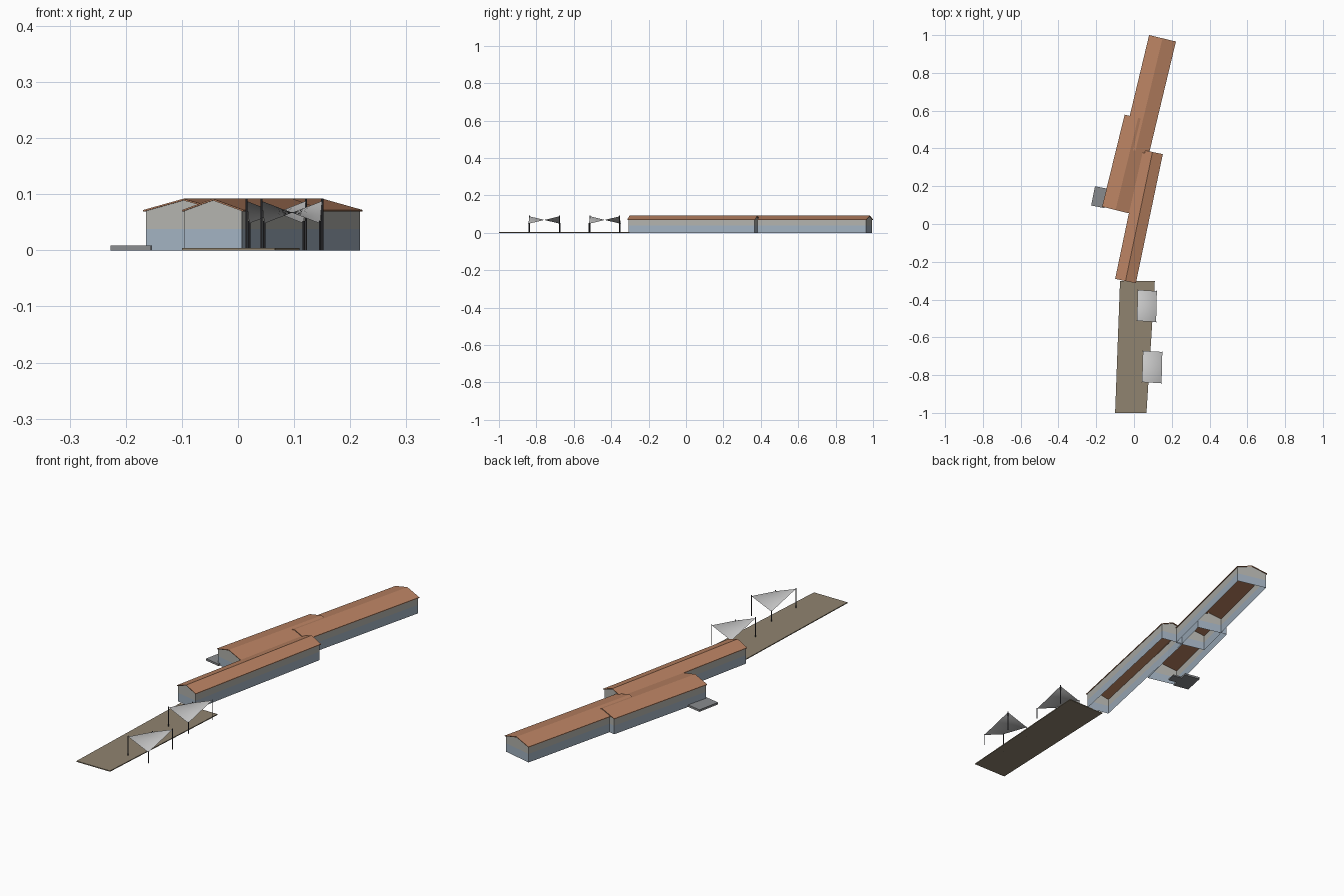
import bpy, math

if "Cube" in bpy.data.objects:
    bpy.data.objects.remove(bpy.data.objects["Cube"])

def material(name, rgb):
    m = bpy.data.materials.new(name)
    m.diffuse_color = (*rgb, 1)
    m.use_nodes = True
    m.node_tree.nodes["Principled BSDF"].inputs["Base Color"].default_value = m.diffuse_color
    return m

ROOF = material("terracotta", (0.48, 0.22, 0.12))
GLASS = material("pale_blue", (0.36, 0.44, 0.53))
WALL = material("warm_grey", (0.45, 0.45, 0.42))
DECK = material("timber", (0.28, 0.23, 0.16))
STONE = material("slate_grey", (0.25, 0.26, 0.27))
SAIL = material("sail_cloth", (0.6, 0.6, 0.6))
METAL = material("dark_metal", (0.06, 0.06, 0.07))

def mesh(name, verts, faces, mat, loc=(0, 0), rot=0.0):
    me = bpy.data.meshes.new(name)
    me.from_pydata(verts, [], faces)
    me.materials.append(mat)
    ob = bpy.data.objects.new(name, me)
    ob.location = (*loc, 0)
    ob.rotation_euler.z = rot
    bpy.context.collection.objects.link(ob)
    return ob

def prism(name, pts, z0, z1, mat, loc=(0, 0), rot=0.0, caps=True):
    """Upright prism over a counter-clockwise outline."""
    n = len(pts)
    v = [(x, y, z) for z in (z0, z1) for x, y in pts]
    f = [(i, (i + 1) % n, n + (i + 1) % n, n + i) for i in range(n)]
    if caps:
        f += [tuple(reversed(range(n))), tuple(range(n, 2 * n))]
    return mesh(name, v, f, mat, loc, rot)

def rect(x0, x1, y0, y1):
    return [(x0, y0), (x1, y0), (x1, y1), (x0, y1)]

EAVE, RIDGE, SILL, THICK, OVER = 0.072, 0.092, 0.038, 0.003, 0.004

def hall(name, loc, slope, width, length):
    """Long gabled hall, open below; local y runs along the ridge."""
    rot = -math.atan(slope)
    w, h = width / 2, width / 2 - OVER
    y0, y1 = OVER, length - OVER
    # lower glazed band
    prism(name + "_lower_wall", rect(-h, h, y0, y1), 0, SILL, GLASS, loc, rot, False)
    # upper wall with pointed gables
    top = EAVE - THICK + (RIDGE - EAVE) * OVER / w
    prof = [(-h, SILL), (h, SILL), (h, top), (0, RIDGE - THICK), (-h, top)]
    v = [(x, y, z) for y in (y0, y1) for x, z in prof]
    mesh(name + "_upper_wall", v,
         [(0, 1, 2, 3, 4), (9, 8, 7, 6, 5), (1, 6, 7, 2), (5, 0, 4, 9)], WALL, loc, rot)
    # roof slab
    prof = [(-w, EAVE - THICK), (0, RIDGE - THICK), (w, EAVE - THICK),
            (w, EAVE), (0, RIDGE), (-w, EAVE)]
    v = [(x, y, z) for y in (0, length) for x, z in prof]
    f = [(i + 6, (i + 1) % 6 + 6, (i + 1) % 6, i) for i in range(6)]
    f += [(0, 1, 4, 5), (1, 2, 3, 4), (11, 10, 7, 6), (10, 9, 8, 7)]
    mesh(name + "_roof", v, f, ROOF, loc, rot)

hall("rear_hall", (0.008, 0.387), 0.24, 0.146, 0.613)
hall("middle_hall", (-0.0975, 0.074), 0.245, 0.147, 0.502)
hall("front_hall", (-0.045, -0.302), 0.209, 0.112, 0.698)

# entrance platform with its inner step
prism("platform", rect(0, 0.073, 0, 0.104), 0, 0.009, STONE, (-0.227, 0.098), -0.2)
prism("inner_step", rect(0.073, 0.115, 0.03, 0.075), 0, 0.006, STONE, (-0.227, 0.098), -0.2)

# timber deck
prism("deck", [(-0.1, -1), (0.066, -1), (0.108, -0.345), (0.11, -0.303), (-0.074, -0.303)],
      0, 0.004, DECK)

def shade_sail(name, corners):
    """Twisted sail; corners are front left, front right, back right, back left."""
    hi, lo, n = 0.088, 0.048, 10
    heights = (hi, lo, hi, lo)
    c = [(x, y, z) for (x, y), z in zip(corners, heights)]
    v = []
    for j in range(n + 1):
        for i in range(n + 1):
            s, t = i / n, j / n
            wts = ((1 - s) * (1 - t), s * (1 - t), s * t, (1 - s) * t)
            v.append(tuple(sum(k * p[a] for k, p in zip(wts, c)) for a in range(3)))
    f = [(j * (n + 1) + i, j * (n + 1) + i + 1, (j + 1) * (n + 1) + i + 1, (j + 1) * (n + 1) + i)
         for j in range(n) for i in range(n)]
    ob = mesh(name + "_cloth", v, f, SAIL)
    for p in ob.data.polygons:
        p.use_smooth = True
    # corner posts
    for k, (x, y, z) in enumerate(c):
        ring = [(0.002 * math.cos(a * math.pi / 4), 0.002 * math.sin(a * math.pi / 4))
                for a in range(8)]
        prism(f"{name}_post_{k + 1}", ring, 0, z + 0.004, METAL, (x, y))

shade_sail("near_sail", [(0.042, -0.837), (0.146, -0.843), (0.15, -0.677), (0.047, -0.672)])
shade_sail("far_sail", [(0.015, -0.513), (0.117, -0.519), (0.121, -0.355), (0.02, -0.349)])
